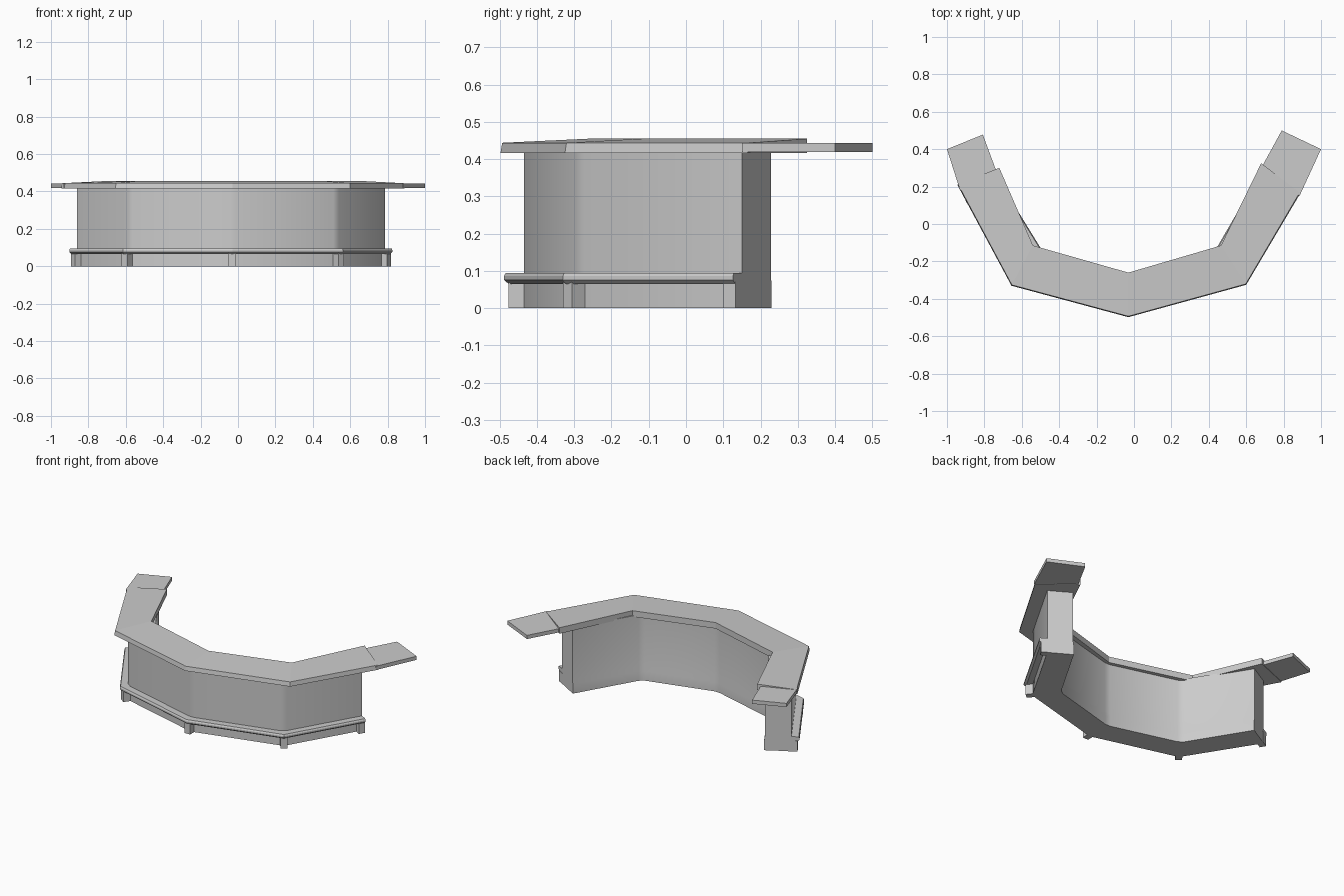
import bpy, bmesh
from mathutils import Vector

if "Cube" in bpy.data.objects:
    bpy.data.objects.remove(bpy.data.objects["Cube"])

def make_object(name, bm, smooth=False):
    bmesh.ops.recalc_face_normals(bm, faces=bm.faces)
    me = bpy.data.meshes.new(name)
    bm.to_mesh(me)
    bm.free()
    ob = bpy.data.objects.new(name, me)
    bpy.context.collection.objects.link(ob)
    if smooth:
        bpy.ops.object.select_all(action='DESELECT')
        ob.select_set(True)
        bpy.context.view_layer.objects.active = ob
        bpy.ops.object.shade_smooth_by_angle(angle=0.6)
    return ob

def soften(path, d):
    # replace each inner corner by two points
    pts = [Vector(p) for p in path]
    out = [pts[0]]
    for a, b, c in zip(pts, pts[1:], pts[2:]):
        out += [b + (a - b).normalized() * d, b + (c - b).normalized() * d]
    return out + [pts[-1]]

def sweep(name, outer, inner, profile, smooth=False):
    # profile points: (fraction from outer to inner path, z)
    bm = bmesh.new()
    rings = []
    for o, i in zip(outer, inner):
        o, i = Vector(o), Vector(i)
        rings.append([bm.verts.new((*o.lerp(i, t), z)) for t, z in profile])
    n = len(profile)
    for a, b in zip(rings, rings[1:]):
        for k in range(n):
            bm.faces.new((a[k], a[(k + 1) % n], b[(k + 1) % n], b[k]))
    bm.faces.new(rings[0])
    bm.faces.new(rings[-1])
    return make_object(name, bm, smooth)

def slab(name, pts, z0, z1):
    bm = bmesh.new()
    f = bm.faces.new([bm.verts.new((x, y, z0)) for x, y in pts])
    r = bmesh.ops.extrude_face_region(bm, geom=[f])
    for v in r['geom']:
        if isinstance(v, bmesh.types.BMVert):
            v.co.z = z1
    if not any(len(g.verts) == len(pts) and abs(g.calc_center_median().z - z0) < 1e-6 for g in bm.faces):
        bm.faces.new([v for v in bm.verts if abs(v.co.z - z0) < 1e-6])
    return make_object(name, bm)

# counter wall paths
wall_out = [(-.86, .15), (-.585, -.29), (-.03, -.44), (.53, -.29), (.785, .15)]
wall_in = [(-.72, .23), (-.484, -.153), (-.03, -.278), (.426, -.155), (.65, .23)]
sweep("counter_wall", soften(wall_out, .02), soften(wall_in, .02),
      [(0, 0), (0, .425), (.97, .425), (.97, .09), (1, .06), (1, 0)], True)

# foot rail along the outside of the wall
sweep("foot_rail", wall_out, wall_in,
      [(.05, .065), (-.22, .065), (-.30, .076), (-.30, .086), (-.27, .095), (.05, .095)])

# feet under the rail at each bend and end
for k, (o, i) in enumerate(zip(wall_out, wall_in)):
    o, i = Vector(o), Vector(i)
    d = (o - i).normalized()
    s = Vector((-d.y, d.x)) * .02
    if k in (0, 4):
        o = o + s * (1 if k == 4 else -1) * .9 * (1 if s.y * (1 if k == 4 else -1) < 0 else -1)
    a, b = o - d * .02, o + d * .036
    slab("rail_foot", [a - s, a + s, b + s, b - s], 0, .07)

# sloping countertop
top_out = [(-.945, .21), (-.655, -.33), (-.03, -.498), (.6, -.325), (.89, .165)]
top_in = [(-.72, .30), (-.54, -.115), (-.03, -.26), (.465, -.115), (.68, .325)]
sweep("countertop", top_out, top_in,
      [(0, .416), (.02, .444), (1, .455), (1, .416)])

# lower end flaps
slab("left_end_flap", [(-1, .4), (-.808, .478), (-.735, .28), (-.93, .18)], .419, .443)
slab("right_end_flap", [(.79, .5), (1, .4), (.885, .15), (.675, .29)], .419, .443)
